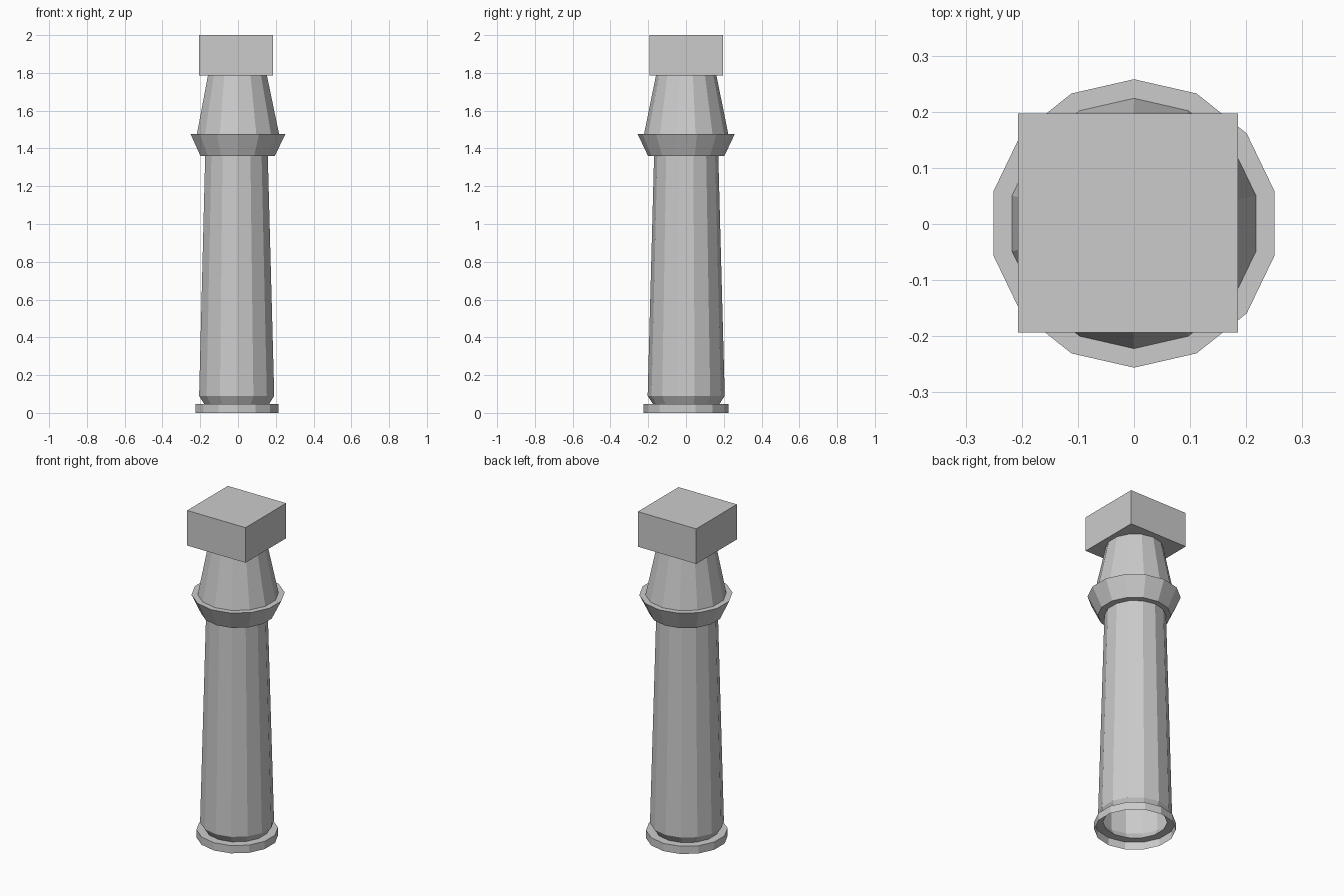
import bpy, bmesh, math

if "Cube" in bpy.data.objects:
    bpy.data.objects.remove(bpy.data.objects["Cube"])

SIDES = 14


def lathe(name, rings):
    """Faceted open shell through rings of (centre x, radius, z)."""
    bm = bmesh.new()
    loops = []
    for cx, r, z in rings:
        angles = [math.pi / 2 + 2 * math.pi * i / SIDES for i in range(SIDES)]
        loops.append([bm.verts.new((cx + r * math.cos(a), 0.001 + r * math.sin(a), z))
                      for a in angles])
    for low, high in zip(loops, loops[1:]):
        for i in range(SIDES):
            j = (i + 1) % SIDES
            bm.faces.new((low[i], low[j], high[j], high[i]))
    mesh = bpy.data.meshes.new(name)
    bm.to_mesh(mesh)
    bm.free()
    obj = bpy.data.objects.new(name, mesh)
    bpy.context.collection.objects.link(obj)
    return obj


# Column: hollow foot, tapered shaft, flared collar and neck, open underneath
lathe("column", [
    (-0.006, 0.225, 0.0),
    (-0.006, 0.225, 0.047),
    (-0.007, 0.176, 0.047),
    (-0.007, 0.204, 0.09),
    (-0.008, 0.170, 1.36),
    (-0.002, 0.202, 1.36),
    (0.0, 0.257, 1.476),
    (0.0, 0.223, 1.476),
    (-0.003, 0.160, 1.787),
])

# Square block on top
bpy.ops.mesh.primitive_cube_add(size=1, location=(-0.0105, 0.002, 1.8935))
block = bpy.context.object
block.name = "top_block"
block.scale = (0.392, 0.39, 0.213)
